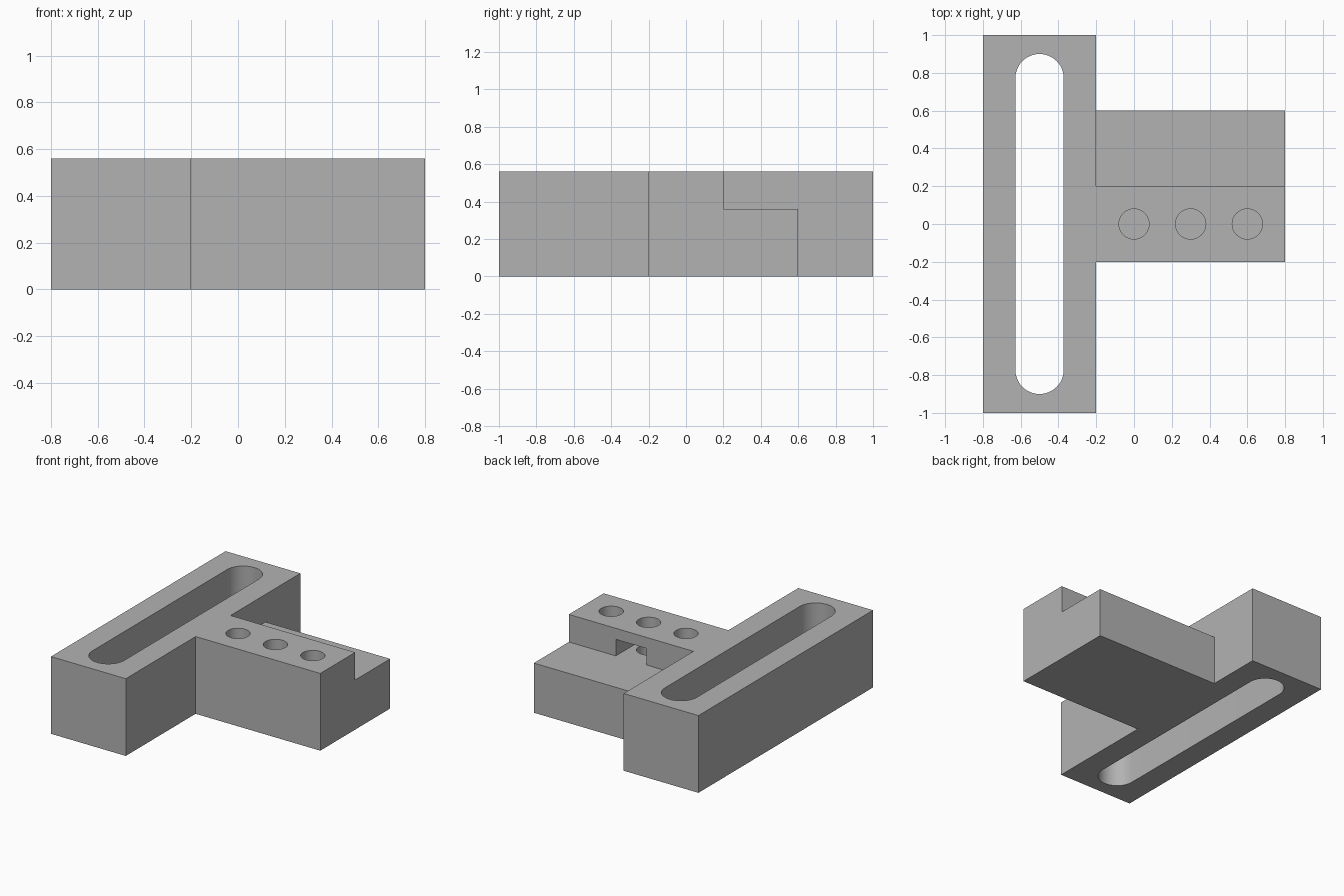
import bpy, bmesh, math

if "Cube" in bpy.data.objects:
    bpy.data.objects.remove(bpy.data.objects["Cube"], do_unlink=True)

HEIGHT = 0.56
STEP_Z = 0.36
OVER = 0.1          # how far cutters reach past a surface

grey = bpy.data.materials.new("plain grey")
grey.use_nodes = True
grey.diffuse_color = (0.45, 0.45, 0.45, 1)
grey.node_tree.nodes["Principled BSDF"].inputs["Base Color"].default_value = grey.diffuse_color


def prism(name, outline, z0, z1):
    """Extrude a counter-clockwise plan outline from z0 to z1."""
    bm = bmesh.new()
    base = bm.faces.new([bm.verts.new((x, y, z0)) for x, y in outline])
    top = bmesh.ops.extrude_face_region(bm, geom=[base])["geom"]
    verts = [v for v in top if isinstance(v, bmesh.types.BMVert)]
    bmesh.ops.translate(bm, verts=verts, vec=(0, 0, z1 - z0))
    bmesh.ops.recalc_face_normals(bm, faces=bm.faces[:])
    mesh = bpy.data.meshes.new(name)
    bm.to_mesh(mesh)
    bm.free()
    mesh.materials.append(grey)
    obj = bpy.data.objects.new(name, mesh)
    bpy.context.collection.objects.link(obj)
    return obj


def rect(x0, x1, y0, y1):
    return [(x0, y0), (x1, y0), (x1, y1), (x0, y1)]


def arc(cx, cy, r, start, sweep, steps):
    return [(cx + r * math.cos(start + sweep * i / steps),
             cy + r * math.sin(start + sweep * i / steps)) for i in range(steps + 1)]


# Body: long bar with a side arm, in one outline
body = prism("slotted_bracket", [
    (-0.8, -1), (-0.2, -1), (-0.2, -0.2), (0.8, -0.2),
    (0.8, 0.6), (-0.2, 0.6), (-0.2, 1), (-0.8, 1)], 0, HEIGHT)

# Step along the back of the arm
cutters = [prism("step_cutter", rect(-0.2, 0.8 + OVER, 0.2, 0.6 + OVER), STEP_Z, HEIGHT + OVER)]

# Long round-ended slot through the bar
r = 0.128
end = 0.9 - r
slot = arc(-0.5, end, r, 0, math.pi, 24) + arc(-0.5, -end, r, math.pi, math.pi, 24)
cutters.append(prism("slot_cutter", slot, -OVER, HEIGHT + OVER))

# Nut pocket behind the middle hole
cutters.append(prism("pocket_cutter", rect(0.177, 0.423, -0.125, 0.2 + OVER), STEP_Z, 0.48))

# Three blind holes in the arm
for x in (0, 0.3, 0.6):
    ring = arc(x, 0, 0.08, 0, math.tau, 40)[:-1]
    cutters.append(prism("hole_cutter", ring, 0.1, HEIGHT + OVER))

# Cut everything and remove the cutters
bpy.context.view_layer.objects.active = body
body.select_set(True)
for cutter in cutters:
    cutter.hide_render = True
    mod = body.modifiers.new(cutter.name, 'BOOLEAN')
    mod.operation = 'DIFFERENCE'
    mod.solver = 'EXACT'
    mod.object = cutter
    bpy.ops.object.modifier_apply(modifier=mod.name)
    bpy.data.objects.remove(cutter, do_unlink=True)

bpy.ops.object.shade_smooth_by_angle(angle=math.radians(30))
